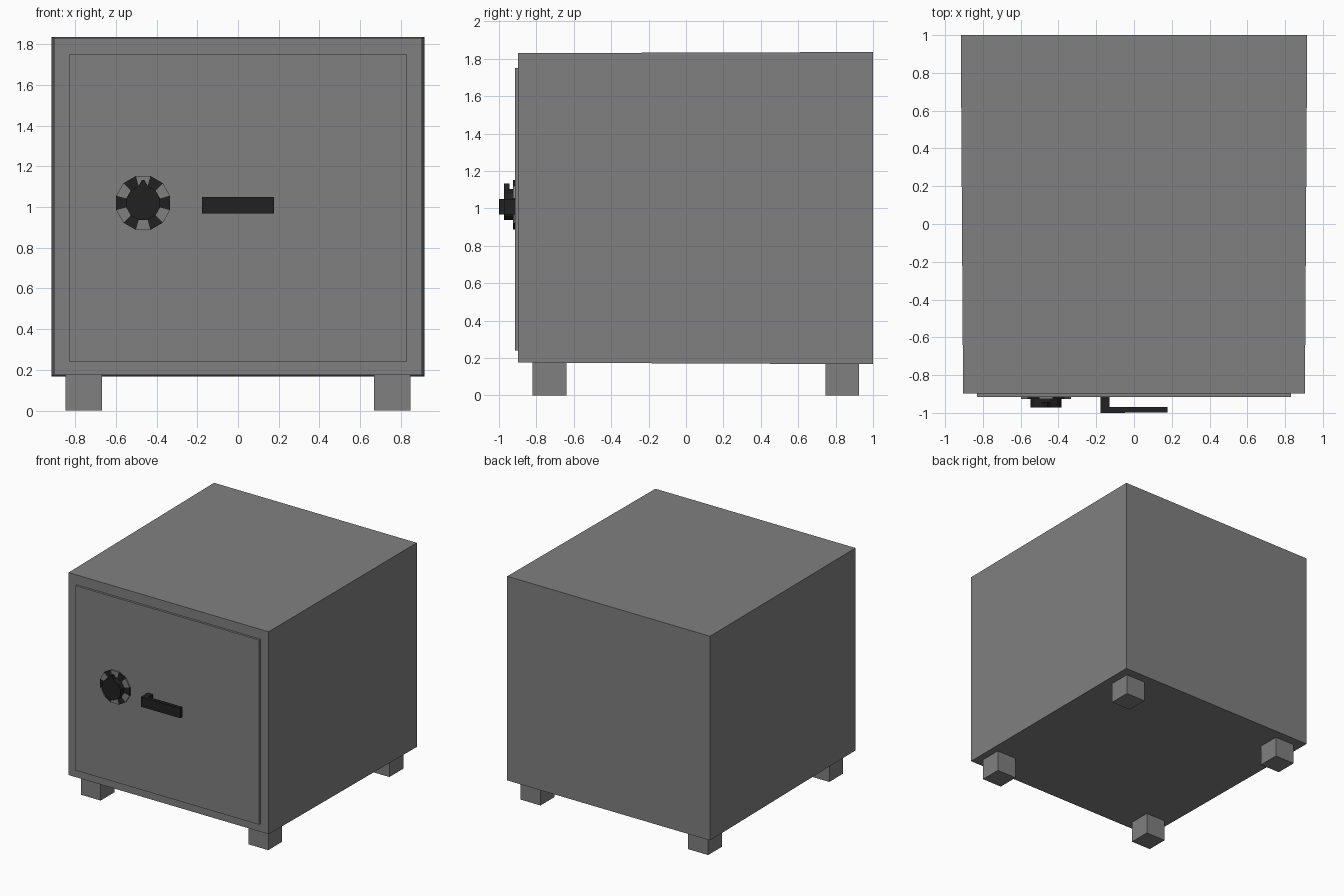
import bpy, bmesh, math
from mathutils import Vector

if "Cube" in bpy.data.objects:
    bpy.data.objects.remove(bpy.data.objects["Cube"])


def material(name, rgb):
    m = bpy.data.materials.new(name)
    m.diffuse_color = (*rgb, 1)
    m.use_nodes = True
    m.node_tree.nodes["Principled BSDF"].inputs["Base Color"].default_value = m.diffuse_color
    return m


GREY = material("safe_grey", (0.216, 0.216, 0.216))
BLACK = material("fitting_black", (0.015, 0.015, 0.015))


def finish(name, bm, *mats):
    bmesh.ops.recalc_face_normals(bm, faces=bm.faces)
    me = bpy.data.meshes.new(name)
    bm.to_mesh(me)
    bm.free()
    for m in mats:
        me.materials.append(m)
    ob = bpy.data.objects.new(name, me)
    bpy.context.collection.objects.link(ob)
    return ob


def box(name, lo, hi, mat):
    bm = bmesh.new()
    bmesh.ops.create_cube(bm, size=1)
    for v in bm.verts:
        v.co = [(a + b) / 2 + c * (b - a) for a, b, c in zip(lo, hi, v.co)]
    return finish(name, bm, mat)


def prism(name, profile, y_front, y_back, *mats):
    """Extrude an (x, z) outline along y."""
    bm = bmesh.new()
    f = bm.faces.new([bm.verts.new((x, y_front, z)) for x, z in profile])
    ext = bmesh.ops.extrude_face_region(bm, geom=[f])["geom"]
    for v in ext:
        if isinstance(v, bmesh.types.BMVert):
            v.co.y = y_back
    return finish(name, bm, *mats)


# Body, flaring slightly towards the back
body = box("safe_body", (-0.905, -0.897, 0.175), (0.905, 1.0, 1.83), GREY)
for v in body.data.vertices:
    if v.co.y > 0:
        v.co.x *= 0.917 / 0.905
        v.co.z += 0.006 if v.co.z > 1 else -0.008

# Door plate
box("door", (-0.83, -0.915, 0.24), (0.83, -0.89, 1.75), GREY)

# Four feet
for sx, side in ((-1, "left"), (1, "right")):
    for y0, y1, end in ((-0.82, -0.64, "front"), (0.745, 0.925, "back")):
        x0, x1 = sorted((sx * 0.668, sx * 0.848))
        box(f"{end}_{side}_foot", (x0, y0, 0), (x1, y1, 0.178), GREY)

# Dial ring: twelve wedges in alternating colours
CX, CZ = -0.466, 1.02


def circle(r, n=12):
    return [(CX + r * math.cos(math.radians(15 + 30 * i)),
             CZ + r * math.sin(math.radians(15 + 30 * i))) for i in range(n)]


ring = prism("dial_ring", circle(0.137), -0.926, -0.91, GREY, BLACK)
bm = bmesh.new()
bm.from_mesh(ring.data)
front = [f for f in bm.faces if f.normal.y < -0.9]
bmesh.ops.poke(bm, faces=front)
for f in bm.faces:
    c = f.calc_center_median()
    if f.normal.y < 0.9:
        step = round(math.degrees(math.atan2(c.z - CZ, c.x - CX)) / 30)
        f.material_index = 1 if step % 2 == 0 else 0
bm.to_mesh(ring.data)
bm.free()

# Dial knob and its pointer
prism("dial_knob", circle(0.086), -0.972, -0.92, BLACK)
prism("dial_pointer", [(CX - 0.03, CZ + 0.07), (CX + 0.03, CZ + 0.07),
                       (CX + 0.006, CZ + 0.113), (CX - 0.006, CZ + 0.113)],
      -0.972, -0.943, BLACK)

# Handle: post and lever as one L-shaped part seen from above
bm = bmesh.new()
outline = [(-0.177, -0.91), (-0.177, -1.0), (0.178, -0.998), (0.178, -0.97),
           (-0.13, -0.97), (-0.13, -0.91)]
f = bm.faces.new([bm.verts.new((x, y, 0.967)) for x, y in outline])
ext = bmesh.ops.extrude_face_region(bm, geom=[f])["geom"]
bmesh.ops.translate(bm, vec=Vector((0, 0, 0.082)),
                    verts=[v for v in ext if isinstance(v, bmesh.types.BMVert)])
finish("door_handle", bm, BLACK)
